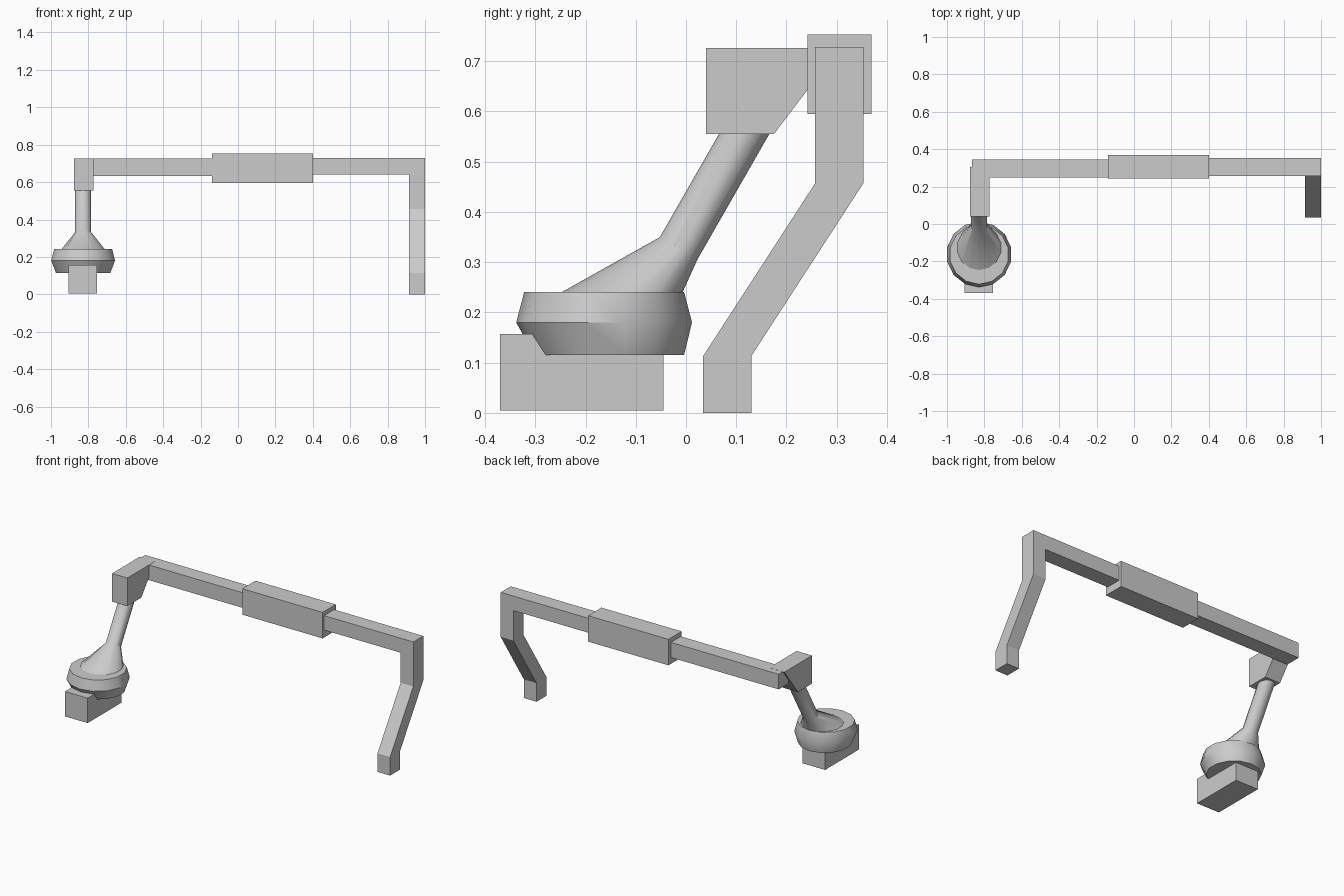
import bpy, bmesh
from math import cos, sin, pi, radians

cube = bpy.data.objects.get("Cube")
if cube:
    bpy.data.objects.remove(cube, do_unlink=True)

grey = bpy.data.materials.new("plain_grey")
grey.use_nodes = True
colour = (0.60, 0.60, 0.60, 1)
grey.diffuse_color = colour
grey.node_tree.nodes["Principled BSDF"].inputs["Base Color"].default_value = colour


def finish(name, bm):
    bmesh.ops.recalc_face_normals(bm, faces=bm.faces)
    mesh = bpy.data.meshes.new(name)
    bm.to_mesh(mesh)
    bm.free()
    mesh.materials.append(grey)
    obj = bpy.data.objects.new(name, mesh)
    bpy.context.collection.objects.link(obj)
    return obj


def extrude(name, profile, x0, x1):
    """Side profile of (y, z) points extruded from x0 to x1."""
    bm = bmesh.new()
    a, b = ([bm.verts.new((x, y, z)) for y, z in profile] for x in (x0, x1))
    bm.faces.new(a)
    bm.faces.new(b)
    for i in range(len(a)):
        bm.faces.new((a[i - 1], a[i], b[i], b[i - 1]))
    return finish(name, bm)


def box(name, x0, x1, y0, y1, z0, z1):
    return extrude(name, [(y0, z0), (y1, z0), (y1, z1), (y0, z1)], x0, x1)


def loft(name, x, rings, sides):
    """Capped skin through circles (y, z, radius, tilt in degrees)."""
    bm = bmesh.new()
    loops = []
    for y, z, r, tilt in rings:
        t = radians(tilt)
        loop = []
        for i in range(sides):
            a = 2 * pi * i / sides
            u, v = r * sin(a), r * cos(a)
            loop.append(bm.verts.new((x + u, y + v * cos(t), z - v * sin(t))))
        loops.append(loop)
    for a, b in zip(loops, loops[1:]):
        for i in range(sides):
            bm.faces.new((a[i - 1], a[i], b[i], b[i - 1]))
    bm.faces.new(loops[0])
    bm.faces.new(loops[-1])
    obj = finish(name, bm)
    bpy.ops.object.select_all(action="DESELECT")
    obj.select_set(True)
    bpy.context.view_layer.objects.active = obj
    bpy.ops.object.shade_smooth_by_angle(angle=radians(35))
    return obj


# Foot block and round cup on the right side
box("foot_block", -0.905, -0.753, -0.37, -0.045, 0.005, 0.157)
CUP_X = -0.828
loft("cup", CUP_X, [(-0.153, 0.115, 0.149, 0), (-0.163, 0.18, 0.175, 0),
                    (-0.163, 0.241, 0.159, 0)], 14)

# Cone that narrows into the slanted tube
loft("neck_and_tube", CUP_X, [(-0.133, 0.235, 0.124, 0), (-0.0145, 0.328, 0.0435, 30),
                              (0.13, 0.58, 0.0435, 30)], 14)

# Bracket joining the tube to the crossbar
extrude("bracket", [(0.04, 0.555), (0.175, 0.555), (0.305, 0.726), (0.04, 0.726)],
        -0.876, -0.773)

# Crossbar in two lengths with a thicker sleeve
box("right_crossbar", -0.865, -0.13, 0.249, 0.344, 0.633, 0.725)
box("sleeve", -0.14, 0.40, 0.242, 0.369, 0.595, 0.753)
box("left_crossbar", 0.39, 0.92, 0.257, 0.353, 0.64, 0.728)

# Bent leg on the left side
extrude("bent_leg", [(0.257, 0.728), (0.353, 0.728), (0.353, 0.457), (0.13, 0.113),
                     (0.13, 0), (0.034, 0), (0.034, 0.113), (0.257, 0.457)], 0.915, 1.0)
